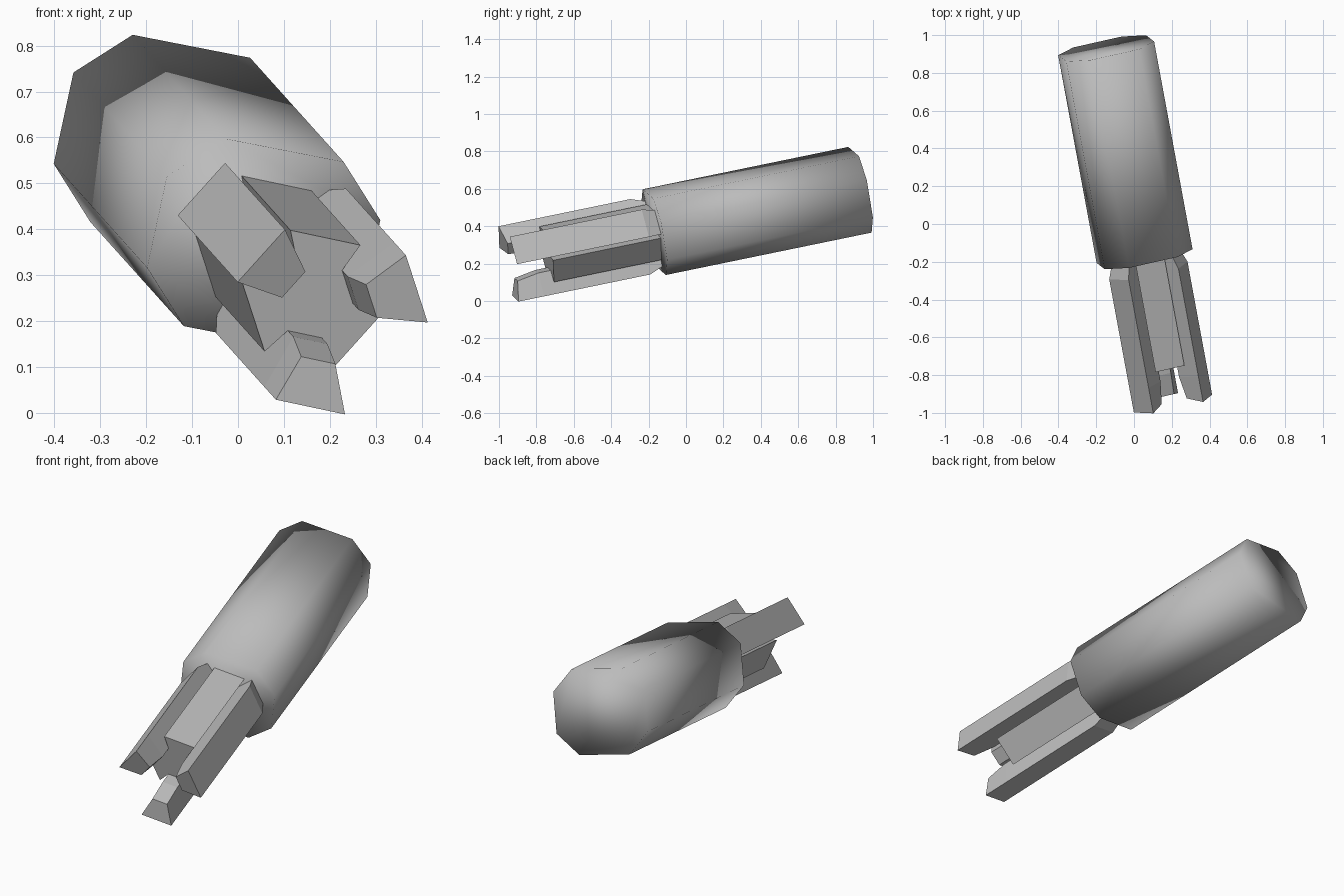
import bpy, bmesh, math
from mathutils import Vector

cube = bpy.data.objects.get("Cube")
if cube:
    bpy.data.objects.remove(cube, do_unlink=True)

grey = bpy.data.materials.new("plain grey")
grey.use_nodes = True
tone = (0.5, 0.5, 0.5, 1)
grey.diffuse_color = tone
grey.node_tree.nodes["Principled BSDF"].inputs["Base Color"].default_value = tone

# The tilted long axis, measured per unit of y, and the joint of body and prongs
AXIS = Vector((-0.185, 1, 0.206))
JOINT = Vector((0.056, -0.17, 0.368))


def place(x, z, t):
    """Point at offset (x, z) square to the axis, at distance t along it."""
    return JOINT + Vector((x, -AXIS.x * x - AXIS.z * z, z)) + AXIS * t


def polar(radius, side, degrees):
    """Offset at a radius in one direction, then sideways from it."""
    a = math.radians(degrees)
    return (radius * math.cos(a) - side * math.sin(a),
            radius * math.sin(a) + side * math.cos(a))


def loft(name, sections, smooth=False):
    """Skin a closed solid through rings of (x, z, t) points."""
    bm = bmesh.new()
    rings = [[bm.verts.new(place(*p)) for p in ring] for ring in sections]
    for lower, upper in zip(rings, rings[1:]):
        for i in range(len(lower)):
            j = (i + 1) % len(lower)
            bm.faces.new((lower[i], lower[j], upper[j], upper[i]))
    bm.faces.new(rings[0][::-1])
    bm.faces.new(rings[-1])
    bmesh.ops.recalc_face_normals(bm, faces=bm.faces)
    for face in bm.faces:
        face.smooth = smooth
    mesh = bpy.data.meshes.new(name)
    bm.to_mesh(mesh)
    bm.free()
    mesh.materials.append(grey)
    obj = bpy.data.objects.new(name, mesh)
    bpy.context.collection.objects.link(obj)
    return obj


# Eight-sided body, the same when turned half round
half = [(-0.082, 0.229), (0.174, 0.179), (0.254, 0.052), (0.211, -0.147)]
octagon = half + [(-x, -z) for x, z in half]
loft("body", [[(x, z, t) for x, z in octagon] for t in (0, 1.1)], smooth=True)

# Grooved core, with one groove under each prong
prong_angles = {"upper_prong": 138, "left_prong": 18, "lower_prong": 258}
outline = []
for angle in sorted(prong_angles.values()):
    for radius, side in ((0.135, -0.078), (0.08, -0.038), (0.08, 0.038), (0.135, 0.078)):
        outline.append(polar(radius, side, angle))
loft("core", [[(x, z, t) for x, z in outline] for t in (-0.575, 0.03)])

# Three prongs: each ring gives outer radius, half width and t, then the inner ones
prong_rings = [
    ((0.2, 0.077, -0.775), (0.1, 0.038, -0.755)),
    ((0.2, 0.077, -0.64), (0.08, 0.038, -0.64)),
    ((0.2, 0.077, -0.07), (0.08, 0.038, -0.07)),
    ((0.165, 0.065, 0.02), (0.08, 0.038, 0.02)),
]
for name, angle in prong_angles.items():
    sections = []
    for (ro, wo, to), (ri, wi, ti) in prong_rings:
        sections.append([(*polar(ro, -wo, angle), to), (*polar(ro, wo, angle), to),
                         (*polar(ri, wi, angle), ti), (*polar(ri, -wi, angle), ti)])
    loft(name, sections)
